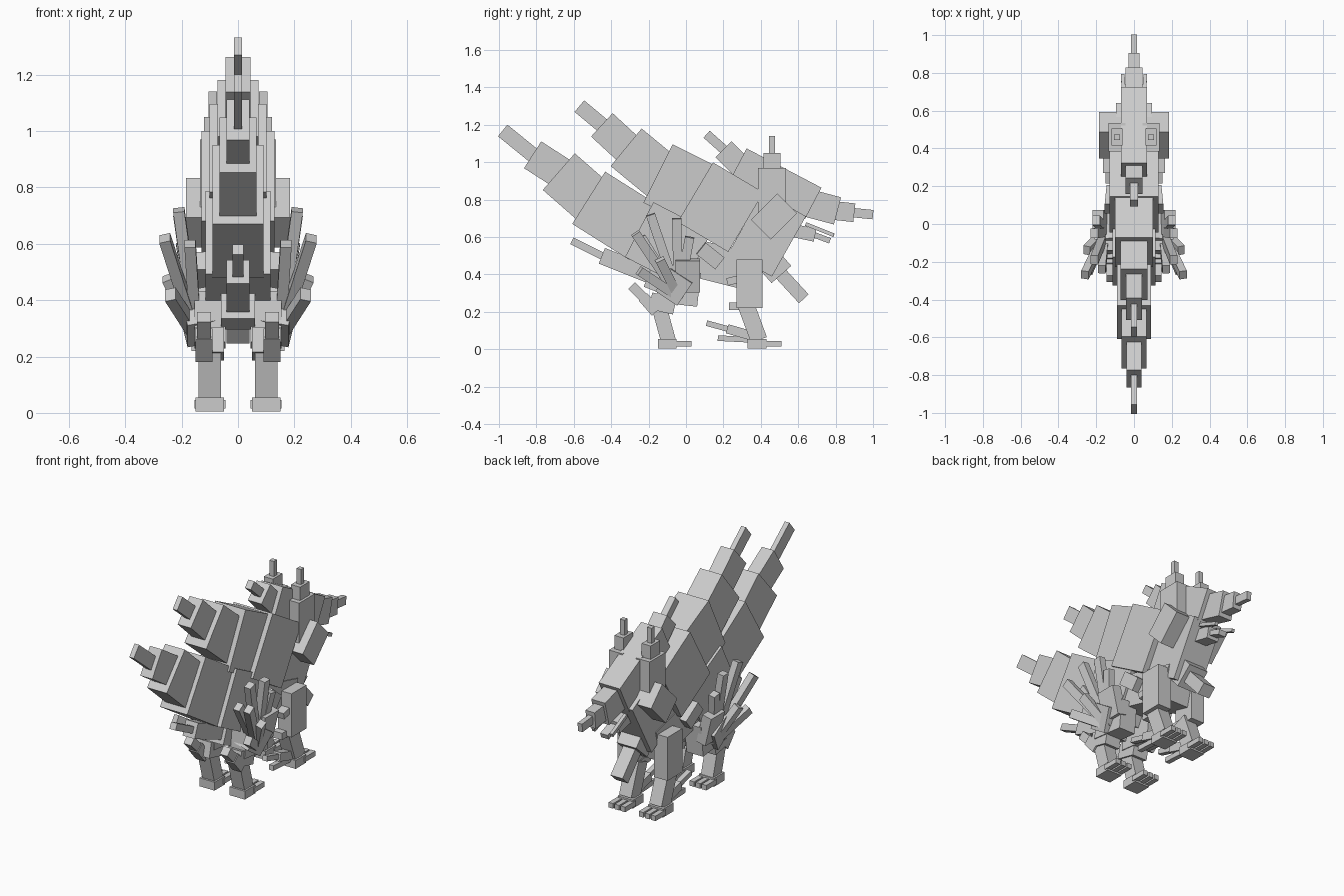
import bpy
from mathutils import Vector, Matrix

cube = bpy.data.objects.get("Cube")
if cube:
    bpy.data.objects.remove(cube)

grey = bpy.data.materials.new("stone_grey")
grey.use_nodes = True
tone = (0.6, 0.6, 0.6, 1)
grey.diffuse_color = tone
grey.node_tree.nodes["Principled BSDF"].inputs["Base Color"].default_value = tone


def bar(name, start, end, width, height):
    """Box running from start to end, width across x and height square to both."""
    start, end = Vector(start), Vector(end)
    along = (end - start).normalized()
    across = Vector((1, 0, 0))
    across = (across - along * across.dot(along)).normalized()
    upward = along.cross(across)
    turn = Matrix((across, along, upward)).transposed().to_4x4()
    size = Matrix.Diagonal((width, (end - start).length, height, 1))
    bpy.ops.mesh.primitive_cube_add(size=1)
    part = bpy.context.object
    part.name = name
    part.data.transform(Matrix.Translation((start + end) / 2) @ turn @ size)
    part.data.materials.append(grey)


def pair(name, start, end, width, height):
    """The same bar on the left and mirrored to the right."""
    mirror = Matrix.Diagonal((-1, 1, 1))
    bar("left_" + name, start, end, width, height)
    bar("right_" + name, mirror @ Vector(start), mirror @ Vector(end), width, height)


def flat(name, y, z, end_y, end_z, width, height, x=0):
    """Bar in an upright plane, doubled when it stands off the centre."""
    make = pair if x else bar
    make(name, (x, y, z), (x, end_y, end_z), width, height)


def stepped(name, joints, width, widen, height, deepen, x=0, limit=1):
    """Row of boxes from the tip, each wider and deeper, sunk into the next."""
    for step, (near, far) in enumerate(zip(joints, joints[1:])):
        near, far = Vector(near), Vector(far)
        if step + 2 < len(joints):
            far += (far - near).normalized() * height / 2
        flat(f"{name}_part_{step + 1}", *near, *far, width + widen * step,
             min(height + deepen * step, limit), x)


# Upper back spike with the shoulders, then the chest
shoulder, chest, breast = (.05, .84), (.32, .68), (.55, .55)
stepped("upper_spike", ((-.57, 1.3), (-.45, 1.2), (-.32, 1.08), (-.15, .94),
                        shoulder, chest), .03, .057, .08, .09, limit=.37)
flat("chest", *chest, *breast, .19, .37)

# Lower back spike with the hips, then the belly
stepped("lower_spike", ((-.98, 1.17), (-.82, 1.04), (-.68, .95), (-.52, .81),
                        (-.25, .64), (.06, .48)), .03, .05, .08, .09, limit=.33)
flat("belly", 0, .5, .4, .4, .2, .2)

# Crest and head, snout and jaw
stepped("crest_and_head", ((.11, 1.15), (.2, 1.07), (.28, .99), (.68, .78)),
        .04, .05, .05, .07)
stepped("snout", ((1, .72), (.9, .73), (.81, .74), (.66, .78)), .03, .03, .05, .05)
stepped("jaw", ((.77, .58), (.69, .61), (.55, .64)), .05, .03, .03, .04)
pair("whisker", (.05, .64, .67), (.06, .79, .61), .02, .02)

# Diamond shoulder block and stepped horns
flat("shoulder_diamond", .4, .64, .54, .78, .37, .15)
stepped("horn", ((.46, 1.14), (.46, 1.05), (.46, .97), (.46, .7)),
        .03, .03, .03, .06, x=.09)

# Chest keel and tail
stepped("keel", ((.63, .27), (.51, .4), (.44, .48)), .08, .05, .07, .07)
stepped("tail", ((-.61, .58), (-.45, .5), (-.2, .4), (-.1, .36)),
        .04, .04, .04, .05)

# Hind legs
leg = .1
flat("hind_thigh", -.03, .42, -.05, .24, .11, .22, leg)
flat("hind_ankle", -.19, .26, -.06, .23, .1, .09, leg)
flat("hind_shin", -.15, .25, -.09, .03, .08, .08, leg)
stepped("hind_spur", ((-.29, .34), (-.23, .28), (-.16, .2)), .05, .01, .05, .01, x=.12)

# Front legs
flat("front_thigh", .34, .48, .34, .22, .09, .14, .12)
flat("front_shin", .32, .24, .39, .05, .08, .09, leg)
flat("front_elbow", .22, .36, .3, .38, .06, .04, .12)
flat("front_knee", .23, .23, .32, .23, .06, .04, leg)
stepped("front_spur", ((.11, .14), (.22, .11), (.36, .07)), .03, .02, .03, .02, x=leg)
flat("front_dewclaw", .17, .06, .36, .05, .03, .03, leg)

# A heel block and three toes on each foot
for foot, tip in (("hind", .03), ("front", .51)):
    flat(foot + "_heel", tip - .18, .03, tip - .08, .03, leg, .05, leg)
    for toe, shift in (("inner", -1), ("centre", 0), ("outer", 1)):
        flat(f"{foot}_{toe}_toe", tip - .1, .03, tip, .03, .03, .03, leg + shift * .04)

# Side fans: a plate, a root and blades spreading from one hub
pair("fan_plate", (.15, .01, .31), (.19, .01, .48), .06, .13)
pair("fan_root", (.13, -.1, .28), (.16, -.02, .4), .1, .14)
hub = (.15, -.04, .28)
tips = {"tall": (.21, -.19, .72), "wide": (.26, -.27, .62), "low": (.24, -.25, .42),
        "outer": (.25, -.14, .48), "upright": (.21, -.05, .7),
        "front": (.2, .02, .6), "inner": (.17, -.24, .6)}
for place, tip in tips.items():
    pair(f"fan_{place}_blade", hub, tip, .04, .05)
pair("upper_arm", (.12, .18, .46), (.13, .08, .54), .05, .08)
